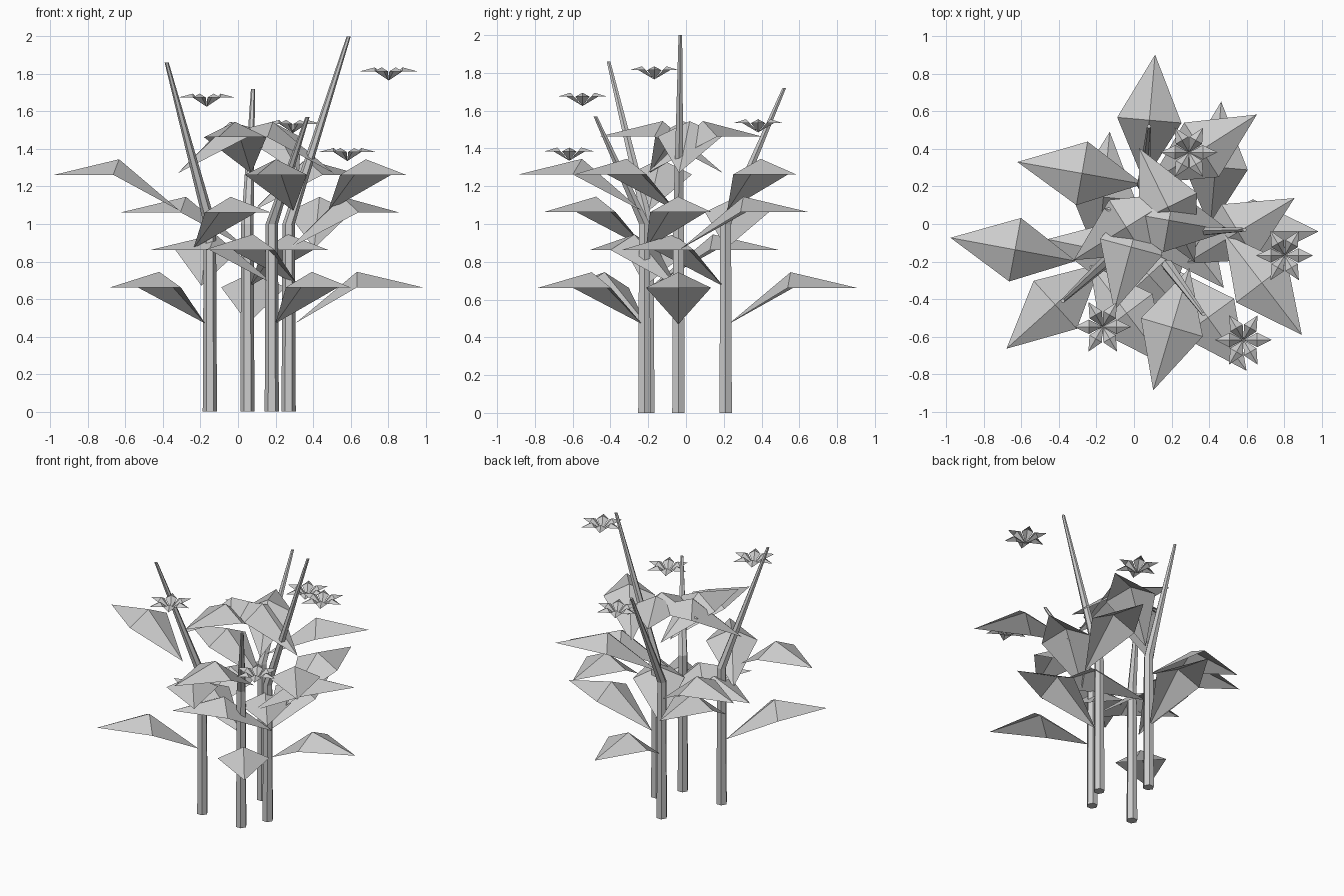
import bpy, bmesh
from math import radians, cos, sin, pi

if "Cube" in bpy.data.objects:
    bpy.data.objects.remove(bpy.data.objects["Cube"])


def add_object(name, bm):
    mesh = bpy.data.meshes.new(name)
    bmesh.ops.recalc_face_normals(bm, faces=bm.faces) if name.startswith("stem") else None
    bm.to_mesh(mesh)
    bm.free()
    obj = bpy.data.objects.new(name, mesh)
    bpy.context.collection.objects.link(obj)


def add_leaf(bm, base, angle, length, rise):
    """Folded kite: base, raised ridge point, two drooping sides, lower tip."""
    c, s = cos(angle), sin(angle)
    half = length * 0.253

    def point(r, side, z):
        return bm.verts.new((base[0] + r * c - side * s, base[1] + r * s + side * c, base[2] + z))

    root = point(0, 0, 0)
    ridge = point(length * 0.485, 0, rise)
    left = point(length * 0.485, half, rise * 0.7)
    right = point(length * 0.485, -half, rise * 0.7)
    tip = point(length, 0, rise * 0.7)
    for tri in ((root, ridge, left), (root, right, ridge), (ridge, tip, left), (ridge, right, tip)):
        bm.faces.new(tri)


def add_stem(name, rings, sides=6):
    """Six-sided tapered stem through (x, y, z, radius) rings."""
    bm = bmesh.new()
    loops = [[bm.verts.new((x + r * cos(2 * pi * i / sides), y + r * sin(2 * pi * i / sides), z))
              for i in range(sides)] for x, y, z, r in rings]
    for a, b in zip(loops, loops[1:]):
        for i in range(sides):
            j = (i + 1) % sides
            bm.faces.new((a[i], a[j], b[j], b[i]))
    bm.faces.new(loops[0][::-1])
    bm.faces.new(loops[-1])
    add_object(name, bm)


# base (x, y), tip (x, y, z), direction of the lowest leaf
stems = [
    ((-0.15, -0.20), (-0.38, -0.41, 1.86), 222),
    ((0.05, 0.21), (0.08, 0.52, 1.72), 85),
    ((0.18, -0.22), (0.37, -0.48, 1.57), 306),
    ((0.27, -0.04), (0.59, -0.03, 2.00), 0),
]
leaf_drift = (0.06, 0.20, 0.42, 0.63, 0.80)

for n, ((bx, by), (tx, ty, tz), start) in enumerate(stems, 1):
    # Straight lower stalk, leaning upper stalk
    add_stem(f"stem_{n}", [(bx, by, 0, 0.038), (bx, by, 1.0, 0.033), (tx, ty, tz, 0.011)])

    # Five leaves spiralling up the stem
    bm = bmesh.new()
    for i, drift in enumerate(leaf_drift):
        ang = radians(start - 137.5 * i)
        base = (bx + (tx - bx) * drift + 0.015 * cos(ang), by + 0.015 * sin(ang), 0.47 + 0.2 * i)
        add_leaf(bm, base, ang, 0.68, 0.275)
    add_object(f"leaves_{n}", bm)

    # Flower of six folded petals beside the tip
    bm = bmesh.new()
    for i in range(6):
        add_leaf(bm, (tx + 0.213, ty - 0.138, tz - 0.235), i * pi / 3, 0.152, 0.07)
    add_object(f"flower_{n}", bm)
